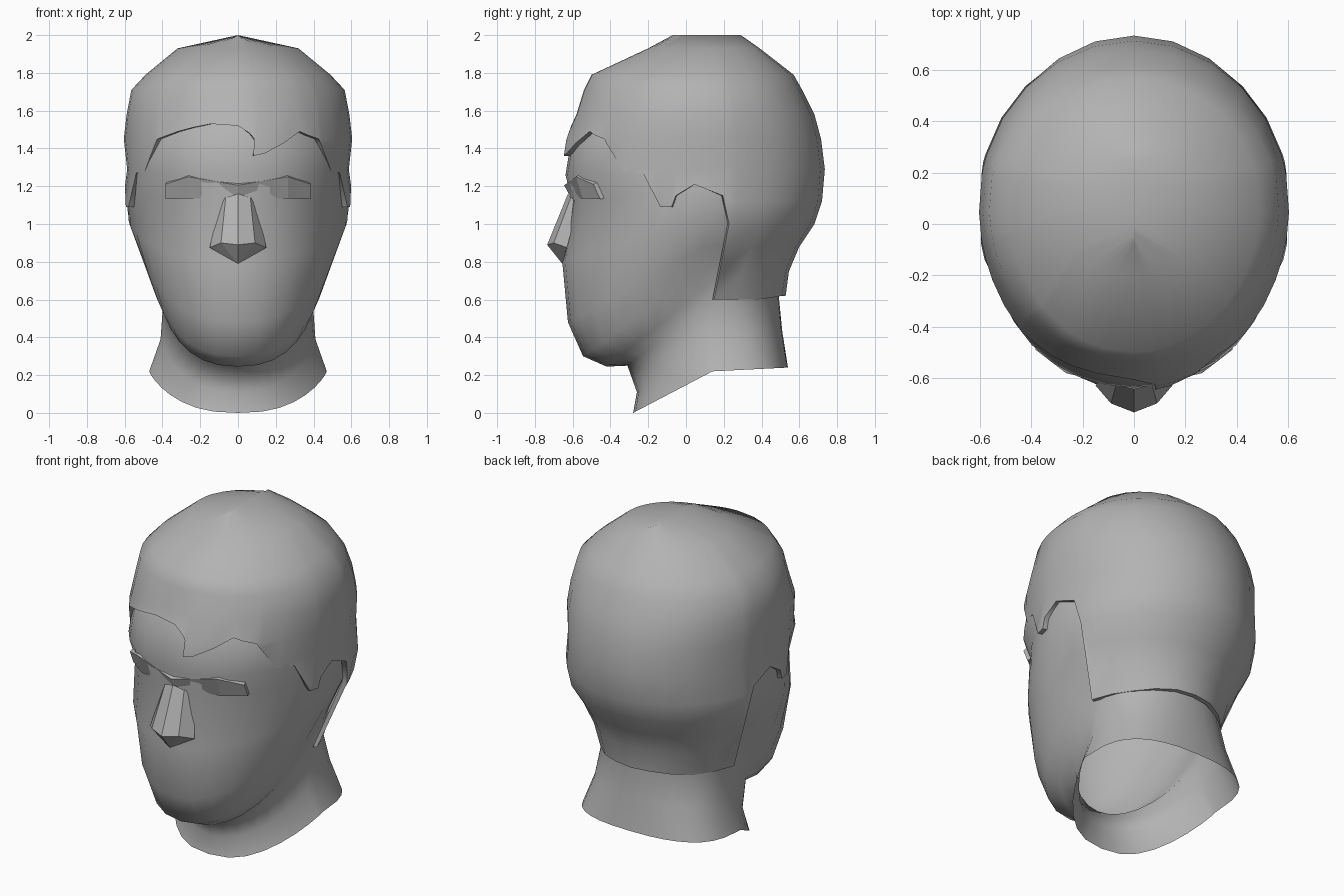
import bpy
import bmesh
from math import sin, cos, radians, pi, copysign

cube = bpy.data.objects.get("Cube")
if cube:
    bpy.data.objects.remove(cube)

grey = bpy.data.materials.new("plain grey")
grey.use_nodes = True
grey.diffuse_color = (0.45, 0.45, 0.45, 1)
grey.node_tree.nodes["Principled BSDF"].inputs["Base Color"].default_value = (0.45, 0.45, 0.45, 1)


def build(name, verts, faces, smooth=None):
    """Make an object, weld its doubled points and set its shading."""
    bm = bmesh.new()
    vs = [bm.verts.new(v) for v in verts]
    for f in faces:
        bm.faces.new([vs[i] for i in f])
    bmesh.ops.remove_doubles(bm, verts=bm.verts, dist=0.0005)
    bmesh.ops.recalc_face_normals(bm, faces=bm.faces)
    mesh = bpy.data.meshes.new(name)
    bm.to_mesh(mesh)
    bm.free()
    mesh.materials.append(grey)
    obj = bpy.data.objects.new(name, mesh)
    bpy.context.collection.objects.link(obj)
    if smooth:
        bpy.ops.object.select_all(action='DESELECT')
        obj.select_set(True)
        bpy.context.view_layer.objects.active = obj
        bpy.ops.object.shade_smooth_by_angle(angle=radians(smooth))
    return obj


def grid_faces(rows, cols, closed):
    """Quads between neighbouring rows of points."""
    span = cols if closed else cols - 1
    return [(r * cols + c, r * cols + (c + 1) % cols,
             (r + 1) * cols + (c + 1) % cols, (r + 1) * cols + c)
            for r in range(rows - 1) for c in range(span)]


# Face and neck: tilted rings given by front, side and back points
# (front y, z), (side x, y, z), (back y, z), (side, front, back roundness)
ROUND = (1, 1, 1)
JAW = (.85, 1, 1)
RINGS = [
    ((-.28, .00), (.47, .14, .22), (.54, .24), (.8, 1.6, .6)),
    ((-.26, .11), (.41, .14, .39), (.51, .43), (.9, 1.3, .7)),
    ((-.31, .25), (.395, .15, .60), (.49, .63), ROUND),
    ((-.42, .245), (.42, .15, .70), (.50, .75), JAW),
    ((-.545, .30), (.455, .12, .78), (.51, .83), JAW),
    ((-.625, .48), (.51, .10, .88), (.55, .94), (.92, 1.05, 1)),
    ((-.655, .80), (.58, .07, 1.02), (.60, 1.05), (1, 1.12, 1)),
    ((-.605, 1.12), (.582, .05, 1.18), (.64, 1.2), (1, 1.08, 1)),
    ((-.638, 1.26), (.565, .05, 1.29), (.66, 1.28), (1, .8, 1)),
    ((-.615, 1.40), (.565, .05, 1.40), (.65, 1.4), (1, .9, 1)),
    ((-.59, 1.50), (.56, .05, 1.50), (.62, 1.5), ROUND),
    ((-.48, 1.68), (.47, .05, 1.65), (.48, 1.68), ROUND),
]
SEG = 32
skin = []
for front, side, back, (px, pf, pb) in RINGS:
    for i in range(SEG):
        t = 2 * pi * i / SEG
        end, power = (front, pf) if cos(t) > 0 else (back, pb)
        k = abs(cos(t)) ** power
        x = copysign(side[0] * abs(sin(t)) ** px, sin(t))
        skin.append((x, side[1] + (end[0] - side[1]) * k, side[2] + (end[1] - side[2]) * k))
build("face_and_neck", skin, grid_faces(len(RINGS), SEG, True), 100)

# Hair: z, front y, back y, half width, y of the widest point
HAIR = [
    (.60, -.50, .525, .45, -.02), (.75, -.55, .545, .49, .02), (.88, -.60, .60, .54, .05),
    (1.00, -.62, .68, .595, .07), (1.12, -.64, .72, .61, .07), (1.29, -.665, .735, .587, .07),
    (1.45, -.64, .715, .605, .07), (1.58, -.58, .68, .59, .07), (1.71, -.54, .615, .565, .07),
    (1.79, -.50, .57, .49, .07), (1.93, -.20, .39, .32, .09), (2.0, -.07, .29, 0, .11),
]
# Hairline: angle from the front, lower edge height
SIDE_LINE = [(45, 1.45), (47, 1.42), (57, 1.28), (66, 1.27), (73, 1.09), (78, 1.09),
             (80, 1.15), (88, 1.21), (101, 1.15), (105, 1.0), (108, .60), (122, .59),
             (136, .60), (150, .61), (165, .62)]
FRINGE = [(-32, 1.49), (-24, 1.51), (-14, 1.53), (0, 1.52), (6, 1.48), (9, 1.44),
          (8, 1.36), (14, 1.375), (24, 1.43), (33, 1.49), (38, 1.47)]


def hair_point(angle, z, shrink=1.0):
    z = max(z, HAIR[0][0])
    for a, b in zip(HAIR, HAIR[1:]):
        if z <= b[0]:
            break
    f = (z - a[0]) / (b[0] - a[0])
    yf, yb, w, yc = [p + (q - p) * f for p, q in zip(a[1:], b[1:])]
    t = radians(angle)
    reach = (yc - yf) if cos(t) > 0 else (yb - yc)
    return (w * sin(t) * shrink, yc - reach * cos(t) * shrink, z)


line = [(-a, z) for a, z in reversed(SIDE_LINE)] + FRINGE + SIDE_LINE + [(180, .62)]
rows = [[hair_point(a, z, .95) for a, z in line]]
rows.append([hair_point(a, z) for a, z in line])
rows += [[hair_point(a, max(level[0], z)) for a, z in line] for level in HAIR]
# Collapsed quads become triangles, so drop repeated corners first
points = [p for row in rows for p in row]
first = {}
unique = [first.setdefault(tuple(round(c, 4) for c in p), i) for i, p in enumerate(points)]
faces = []
for quad in grid_faces(len(rows), len(line), True):
    corners = list(dict.fromkeys(unique[i] for i in quad))
    if len(corners) > 2:
        faces.append(corners)
build("hair", points, faces, 60)

# Brow: one overhanging ridge across both eyes, as (x, y, z) of the ridge
BROW = [(0, -.645, 1.205), (.265, -.582, 1.25), (.385, -.49, 1.21)]
ridge = [(-x, y, z) for x, y, z in reversed(BROW[1:])] + BROW
brow = [(x * .95, y + .06, z + .03) for x, y, z in ridge] + ridge
brow += [(x, y + .035, 1.14 - .02 * abs(x)) for x, y, z in ridge]
brow += [(x * .95, y + .10, 1.14) for x, y, z in ridge]
ends = [[r * 5 + c for r in range(4)] for c in (0, 4)]
build("brow", brow, grid_faces(4, 5, False) + ends)

# Nose: a faceted wedge, mirrored across the middle
nose, nose_faces = [], []
for s in (-1, 1):
    o = len(nose)
    nose += [(0, -.625, 1.16), (s * .065, -.61, 1.14), (s * .09, -.56, 1.14),
             (0, -.735, .89), (s * .09, -.70, .90), (s * .15, -.63, .875), (0, -.655, .79)]
    nose_faces += [[o + i for i in f] for f in
                   ((0, 1, 4, 3), (1, 2, 5, 4), (3, 4, 6), (4, 5, 6))]
build("nose", nose, nose_faces)
